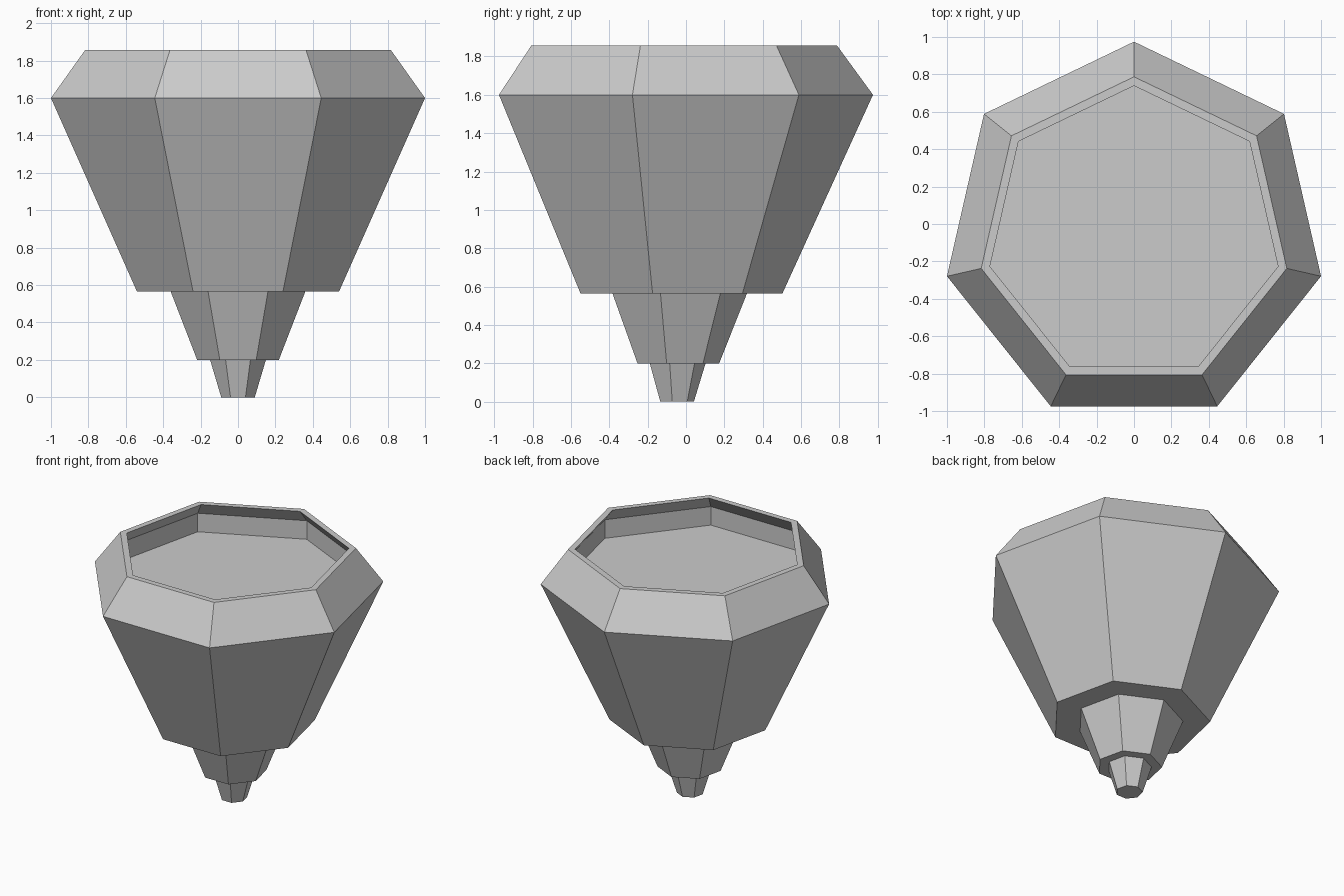
import bpy, bmesh, math

if "Cube" in bpy.data.objects:
    bpy.data.objects.remove(bpy.data.objects["Cube"])

SIDES = 7
CENTRE_Y = -0.051   # puts the heptagon's bounds evenly around y = 0

grey = bpy.data.materials.new("stone grey")
grey.diffuse_color = (0.6, 0.6, 0.6, 1)
grey.use_nodes = True
grey.node_tree.nodes["Principled BSDF"].inputs["Base Color"].default_value = grey.diffuse_color


def stacked_rings(name, rings):
    """Loft heptagons given as (radius, z) and cap both ends."""
    bm = bmesh.new()
    loops = []
    for radius, z in rings:
        loop = []
        for k in range(SIDES):
            a = math.pi / 2 + 2 * math.pi * k / SIDES
            loop.append(bm.verts.new((radius * math.cos(a),
                                      CENTRE_Y + radius * math.sin(a), z)))
        loops.append(loop)
    for low, high in zip(loops, loops[1:]):
        for k in range(SIDES):
            n = (k + 1) % SIDES
            bm.faces.new((low[k], low[n], high[n], high[k]))
    bm.faces.new(loops[0][::-1])
    bm.faces.new(loops[-1])
    bmesh.ops.recalc_face_normals(bm, faces=bm.faces)
    mesh = bpy.data.meshes.new(name)
    bm.to_mesh(mesh)
    bm.free()
    mesh.materials.append(grey)
    obj = bpy.data.objects.new(name, mesh)
    bpy.context.collection.objects.link(obj)
    return obj


# Small tip and tapering neck
stacked_rings("bottom_tip", [(0.092, 0.0), (0.153, 0.2)])
stacked_rings("neck", [(0.224, 0.2), (0.369, 0.565)])

# Main bowl: flared side, bevelled shoulder, thin rim, undercut recess and floor
stacked_rings("bowl", [
    (0.554, 0.565), (1.0257, 1.6), (0.838, 1.857),
    (0.79, 1.857), (0.872, 1.755), (0.872, 1.615),
])
